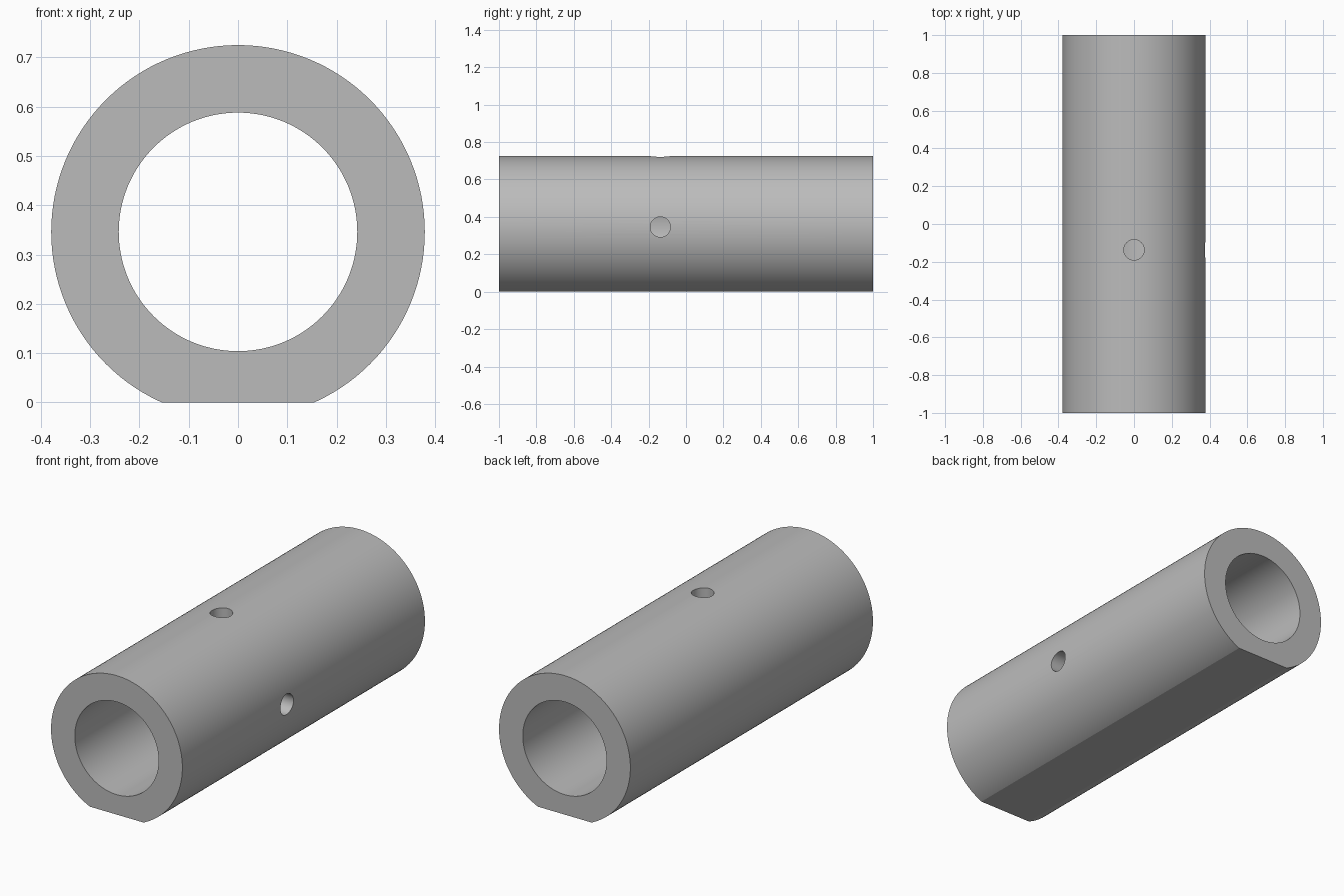
import bpy
import math

if "Cube" in bpy.data.objects:
    bpy.data.objects.remove(bpy.data.objects["Cube"], do_unlink=True)

OUTER, BORE, HOLE = 0.379, 0.242, 0.054
AXIS_Z = 0.346
HOLE_Y = -0.137

grey = bpy.data.materials.new("plain grey")
grey.use_nodes = True
colour = (0.5, 0.5, 0.5, 1)
grey.diffuse_color = colour
grey.node_tree.nodes["Principled BSDF"].inputs["Base Color"].default_value = colour


def cylinder(name, radius, depth, location, rotation, sides):
    bpy.ops.mesh.primitive_cylinder_add(vertices=sides, radius=radius, depth=depth,
                                        location=location, rotation=rotation)
    obj = bpy.context.object
    obj.name = name
    obj.data.materials.append(grey)
    return obj


def cut(target, cutter):
    cutter.hide_render = True
    mod = target.modifiers.new("cut", "BOOLEAN")
    mod.operation = "DIFFERENCE"
    mod.solver = "EXACT"
    mod.object = cutter
    bpy.context.view_layer.objects.active = target
    bpy.ops.object.modifier_apply(modifier=mod.name)
    bpy.data.objects.remove(cutter, do_unlink=True)


# Thick tube lying along y
quarter = math.pi / 2
tube = cylinder("tube", OUTER, 2, (0, 0, AXIS_Z), (quarter, 0, 0), 128)
cut(tube, cylinder("bore_cutter", BORE, 3, (0, 0, AXIS_Z), (quarter, 0, 0), 128))

# Flat underside
bpy.ops.mesh.primitive_cube_add(size=1, location=(0, 0, -0.5))
base_cutter = bpy.context.object
base_cutter.scale = (2, 3, 1)
base_cutter.data.materials.append(grey)
bpy.context.view_layer.update()
cut(tube, base_cutter)

# Pin holes through the top wall and the left wall
cut(tube, cylinder("top_hole_cutter", HOLE, 0.6, (0, HOLE_Y, AXIS_Z + 0.32), (0, 0, 0), 48))
cut(tube, cylinder("side_hole_cutter", HOLE, 0.6, (0.32, HOLE_Y, AXIS_Z), (0, quarter, 0), 48))

# Smooth curved walls with crisp rims
bpy.ops.object.select_all(action="DESELECT")
tube.select_set(True)
bpy.context.view_layer.objects.active = tube
bpy.ops.object.transform_apply(location=True, rotation=True, scale=True)
bpy.ops.object.shade_smooth_by_angle(angle=math.radians(20))
